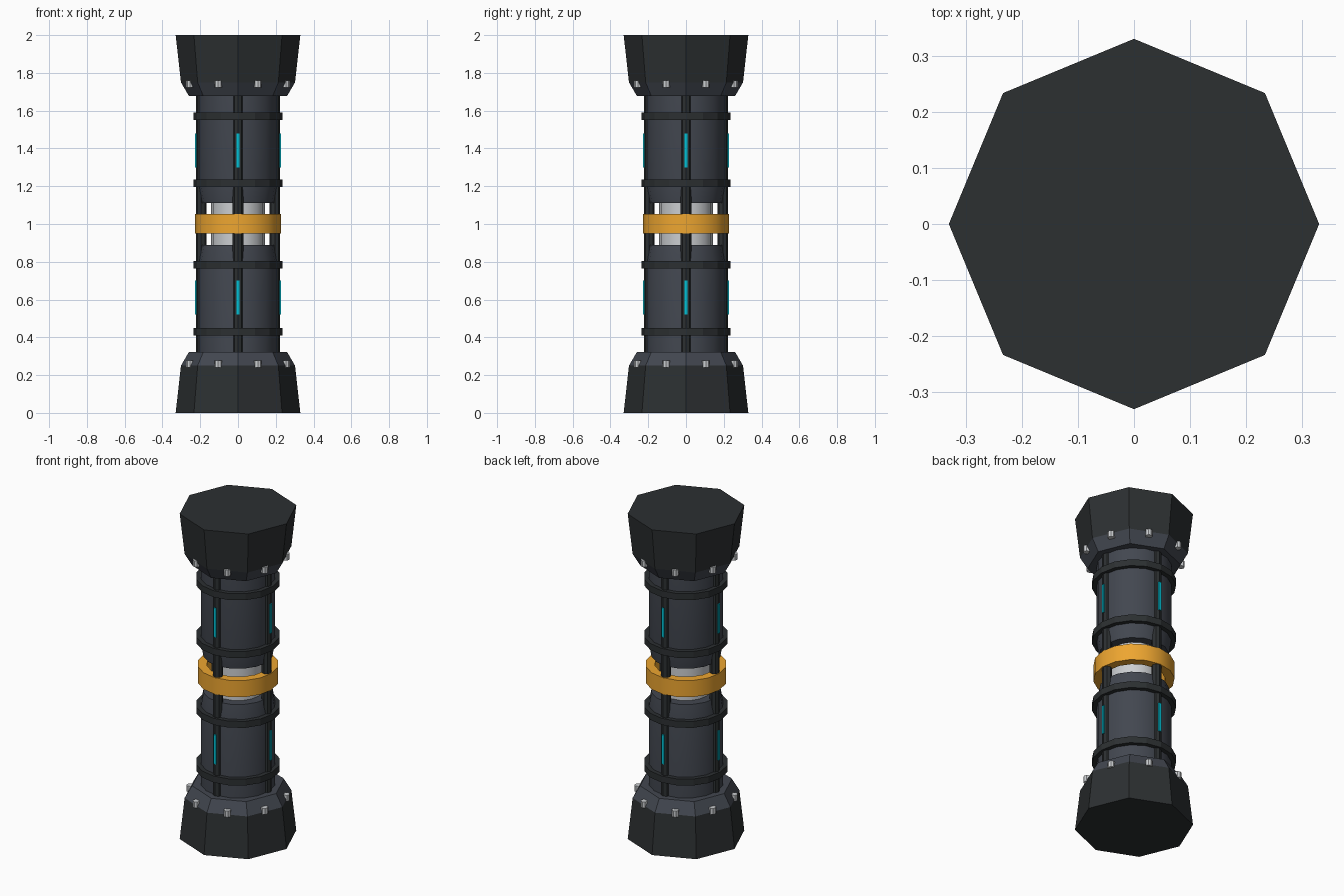
import bpy, bmesh
from math import cos, sin, pi, radians

if "Cube" in bpy.data.objects:
    bpy.data.objects.remove(bpy.data.objects["Cube"])


def material(name, rgb):
    m = bpy.data.materials.new(name)
    m.diffuse_color = (*rgb, 1)
    m.use_nodes = True
    m.node_tree.nodes["Principled BSDF"].inputs["Base Color"].default_value = m.diffuse_color
    return m


DARK = material("dark_metal", (0.025, 0.029, 0.031))
SLATE = material("slate_metal", (0.055, 0.063, 0.08))
GOLD = material("amber", (0.85, 0.38, 0.03))
CYAN = material("cyan_light", (0.0, 0.55, 0.68))
STEEL = material("pale_steel", (0.6, 0.62, 0.64))


def lathe(name, profile, sides, mat, loc=(0, 0, 0), closed=False, smooth=False):
    """Revolve (radius, z) points; closed joins the profile into a ring, else ends are capped."""
    bm = bmesh.new()
    loops = [[bm.verts.new((r * cos(2 * pi * i / sides), r * sin(2 * pi * i / sides), z))
              for i in range(sides)] for r, z in profile]
    pairs = list(zip(loops, loops[1:]))
    if closed:
        pairs.append((loops[-1], loops[0]))
    for a, b in pairs:
        for i in range(sides):
            j = (i + 1) % sides
            bm.faces.new((a[i], a[j], b[j], b[i]))
    if not closed:
        bm.faces.new(loops[0])
        bm.faces.new(loops[-1])
    bmesh.ops.recalc_face_normals(bm, faces=bm.faces)
    me = bpy.data.meshes.new(name)
    bm.to_mesh(me)
    bm.free()
    me.materials.append(mat)
    ob = bpy.data.objects.new(name, me)
    ob.location = loc
    bpy.context.collection.objects.link(ob)
    if smooth:
        bpy.context.view_layer.objects.active = ob
        ob.select_set(True)
        bpy.ops.object.shade_smooth_by_angle(angle=radians(30))
        ob.select_set(False)
    return ob


def ring(name, r_in, r_out, z0, z1, sides, mat, smooth=False):
    return lathe(name, [(r_in, z0), (r_out, z0), (r_out, z1), (r_in, z1)], sides, mat,
                 closed=True, smooth=smooth)


# The lower half is described once; the upper half mirrors it about z = 1
for half, fz in (("lower", lambda z: z), ("upper", lambda z: 2 - z)):
    def part(name, pts, sides, mat, **kw):
        return lathe(f"{half}_{name}", [(r, fz(z)) for r, z in pts], sides, mat, **kw)

    # Flared octagonal end block with sloping collar
    part("end_block", [(0.33, 0), (0.302, 0.25)], 8, DARK)
    part("collar", [(0.302, 0.25), (0.26, 0.322)], 8, SLATE)

    # Main barrel
    part("barrel", [(0.21, 0.32), (0.21, 0.80), (0.195, 0.89)], 16, SLATE, smooth=True)

    # Dark bands
    for k, z in enumerate((0.43, 0.785)):
        ring(f"{half}_band_{k}", 0.19, 0.236, fz(z) - 0.02, fz(z) + 0.02, 16, DARK)

    # Bolts over the middle of each octagon side
    for i in range(8):
        a = pi / 8 + i * pi / 4
        part(f"bolt_{i}", [(0.02, 0.24), (0.02, 0.278)], 8, STEEL,
             loc=(0.275 * cos(a), 0.275 * sin(a), 0))

    # Light strips on the rods
    for i in range(4):
        a = i * pi / 2
        bpy.ops.mesh.primitive_cube_add(size=1, location=(0.219 * cos(a), 0.219 * sin(a), fz(0.61)),
                                        rotation=(0, 0, a))
        ob = bpy.context.object
        ob.name = f"{half}_light_strip_{i}"
        ob.scale = (0.016, 0.016, 0.18)
        ob.data.materials.append(CYAN)

# Four full-length rods
for i in range(4):
    a = i * pi / 2
    lathe(f"rod_{i}", [(0.028, 0.3), (0.028, 1.7)], 8, DARK,
          loc=(0.195 * cos(a), 0.195 * sin(a), 0))

# Pale core in the gap and amber ring around it
lathe("core", [(0.142, 0.87), (0.142, 1.13)], 16, STEEL, smooth=True)
ring("amber_ring", 0.175, 0.227, 0.95, 1.052, 16, GOLD, smooth=True)
